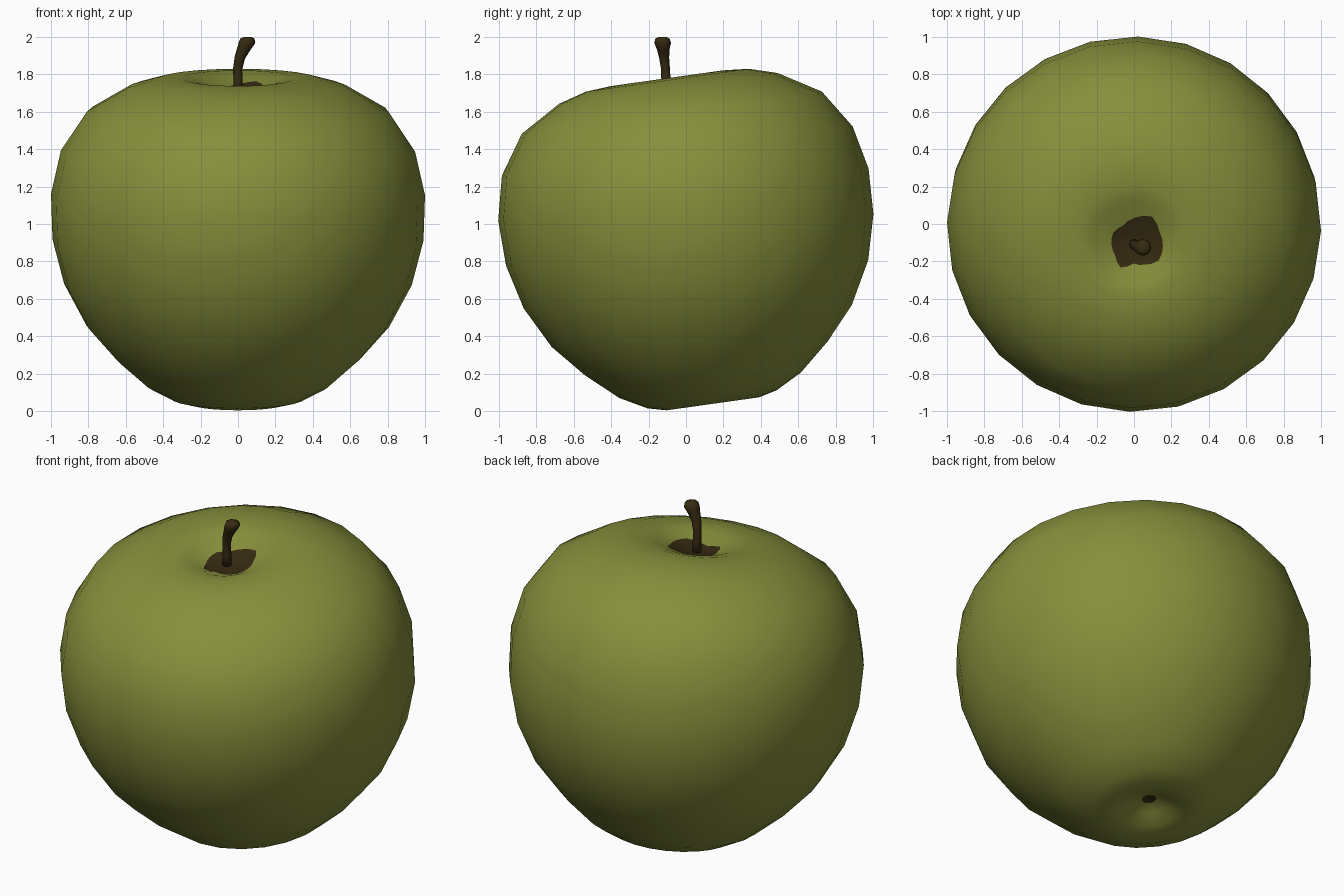
import bpy, bmesh, math
from mathutils import Matrix, Vector

if "Cube" in bpy.data.objects:
    bpy.data.objects.remove(bpy.data.objects["Cube"])


def material(name, color):
    m = bpy.data.materials.new(name)
    m.diffuse_color = (*color, 1)
    m.use_nodes = True
    m.node_tree.nodes["Principled BSDF"].inputs["Base Color"].default_value = m.diffuse_color
    return m


green = material("apple green", (0.24, 0.275, 0.044))
brown = material("dark brown", (0.037, 0.024, 0.006))


def loft(name, rings, mats, pick=lambda band: 0):
    """Skin a list of vertex rings, capping both ends with a fan."""
    bm = bmesh.new()
    vs = [[bm.verts.new(p) for p in r] for r in rings]
    n = len(rings[0])
    for b in range(len(vs) - 1):
        for i in range(n):
            j = (i + 1) % n
            f = bm.faces.new((vs[b][i], vs[b][j], vs[b + 1][j], vs[b + 1][i]))
            f.material_index = pick(b)
    for ring, band in ((vs[0], -1), (vs[-1], len(vs) - 1)):
        c = bm.verts.new(sum((v.co for v in ring), Vector()) / n)
        for i in range(n):
            f = bm.faces.new((ring[i], ring[(i + 1) % n], c))
            f.material_index = pick(band)
    bmesh.ops.recalc_face_normals(bm, faces=bm.faces)
    for f in bm.faces:
        f.smooth = True
    me = bpy.data.meshes.new(name)
    bm.to_mesh(me)
    bm.free()
    for m in mats:
        me.materials.append(m)
    ob = bpy.data.objects.new(name, me)
    bpy.context.collection.objects.link(ob)
    return ob


# Apple body: 24-sided lathe, tilted toward the front
SIDES = 24
profile = [(.04, -.805), (.10, -.835), (.17, -.87), (.25, -.885), (.35, -.86),
           (.49, -.785), (.655, -.64), (.81, -.465), (.93, -.24), (.992, 0),
           (1.0, .245), (.947, .48), (.81, .687), (.59, .818), (.44, .862),
           (.30, .873), (.225, .857)]
# Ragged outline of the brown patch, one radius every 30 degrees
patch = [.155, .155, .185, .15, .12, .13, .12, .115, .14, .10, .12, .155]


def ring(radius, z, dy=0.0):
    pts = []
    for i in range(SIDES):
        a = math.radians(i * 360 / SIDES - 1.3)
        r = radius(i)
        pts.append(Vector((r * math.cos(a), r * math.sin(a) + dy, z(r))))
    return pts


def patch_radius(i):
    return (patch[i // 2] + patch[((i + 1) // 2) % 12]) / 2


def pit(r):
    return .797 + 1.2 * r * r


rings = [ring(lambda i, r=r: r, lambda _, z=z: z) for r, z in profile]
rings.append(ring(patch_radius, pit, -.02))
rings.append(ring(lambda i: .06, pit, -.02))
first_patch = len(profile)
body = loft("apple_body", rings, [green, brown],
            lambda b: int(b < 0 or b >= first_patch))
body.data.transform(Matrix.Translation((0, .02, .915)) @
                    Matrix.Rotation(math.radians(8), 4, 'X'))

# Stem: curved tube with a knobbly end
path = [(0, -.105, 1.69, .026), (0, -.107, 1.77, .025), (-.002, -.11, 1.83, .024),
        (.01, -.117, 1.89, .027), (.03, -.122, 1.935, .034),
        (.048, -.125, 1.968, .045), (.05, -.126, 1.992, .038), (.052, -.126, 2.0, .02)]
stem_rings = [[Vector((x + r * math.cos(k * math.pi / 4),
                       y + r * math.sin(k * math.pi / 4),
                       z - (.25 * r * math.cos(k * math.pi / 4) if 1 < n < 5 else 0)))
               for k in range(8)] for n, (x, y, z, r) in enumerate(path)]
loft("stem", stem_rings, [brown])
